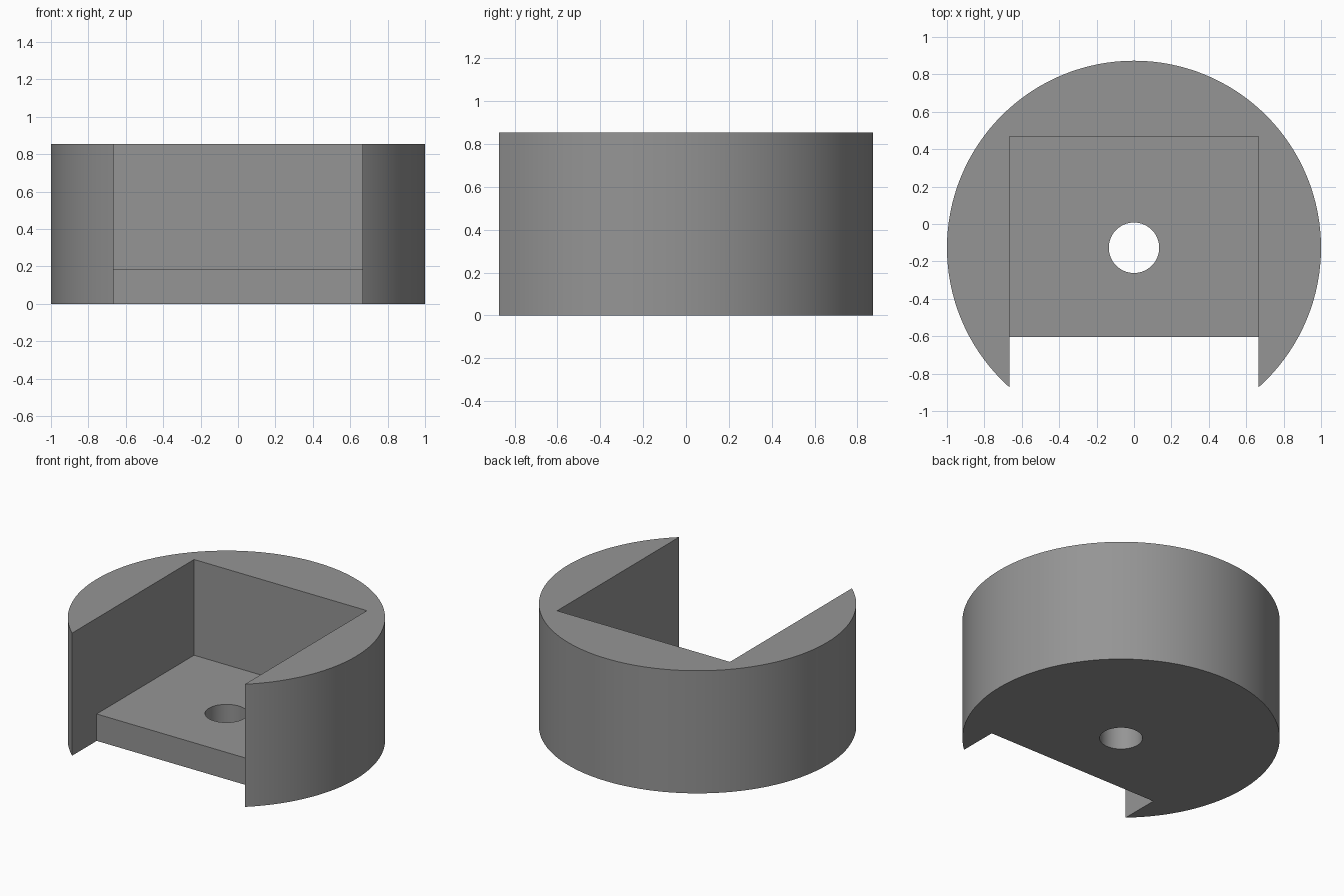
import bpy, bmesh, math

if "Cube" in bpy.data.objects:
    bpy.data.objects.remove(bpy.data.objects["Cube"])

CY = -0.127      # centre of the round body in y
HEIGHT = 0.853

grey = bpy.data.materials.new("grey")
grey.diffuse_color = (0.3, 0.3, 0.3, 1)
grey.use_nodes = True
grey.node_tree.nodes["Principled BSDF"].inputs["Base Color"].default_value = grey.diffuse_color


def cylinder(name, radius, z0, z1, sides):
    bpy.ops.mesh.primitive_cylinder_add(vertices=sides, radius=radius, depth=z1 - z0,
                                        location=(0, CY, (z0 + z1) / 2))
    ob = bpy.context.object
    ob.name = name
    ob.data.materials.append(grey)
    return ob


def extrude_x(name, profile, half_width):
    """Solid made from a (y, z) profile swept across x."""
    bm = bmesh.new()
    face = bm.faces.new([bm.verts.new((-half_width, y, z)) for y, z in profile])
    swept = bmesh.ops.extrude_face_region(bm, geom=[face])["geom"]
    bmesh.ops.translate(bm, vec=(2 * half_width, 0, 0),
                        verts=[v for v in swept if isinstance(v, bmesh.types.BMVert)])
    bmesh.ops.recalc_face_normals(bm, faces=bm.faces)
    mesh = bpy.data.meshes.new(name)
    bm.to_mesh(mesh)
    bm.free()
    mesh.materials.append(grey)
    ob = bpy.data.objects.new(name, mesh)
    bpy.context.collection.objects.link(ob)
    return ob


# Round body
body = cylinder("round_holder", 1.0, 0, HEIGHT, 128)

# Open-fronted pocket, stepping down past the front edge of the floor
pocket = extrude_x("pocket_cutter", [(0.467, 0.187), (0.467, 1.2), (-1.5, 1.2),
                                     (-1.5, -0.3), (-0.603, -0.3), (-0.603, 0.187)], 0.665)
# Hole through the floor
hole = cylinder("hole_cutter", 0.135, -0.2, 0.5, 64)

# Cut the body, then drop the cutters
for cutter in (pocket, hole):
    cutter.hide_render = True
    mod = body.modifiers.new(cutter.name, 'BOOLEAN')
    mod.operation = 'DIFFERENCE'
    mod.solver = 'EXACT'
    mod.object = cutter
    bpy.context.view_layer.objects.active = body
    bpy.ops.object.modifier_apply(modifier=mod.name)
    bpy.data.objects.remove(cutter)

bpy.ops.object.select_all(action='DESELECT')
body.select_set(True)
bpy.context.view_layer.objects.active = body
bpy.ops.object.shade_smooth_by_angle(angle=math.radians(30))
